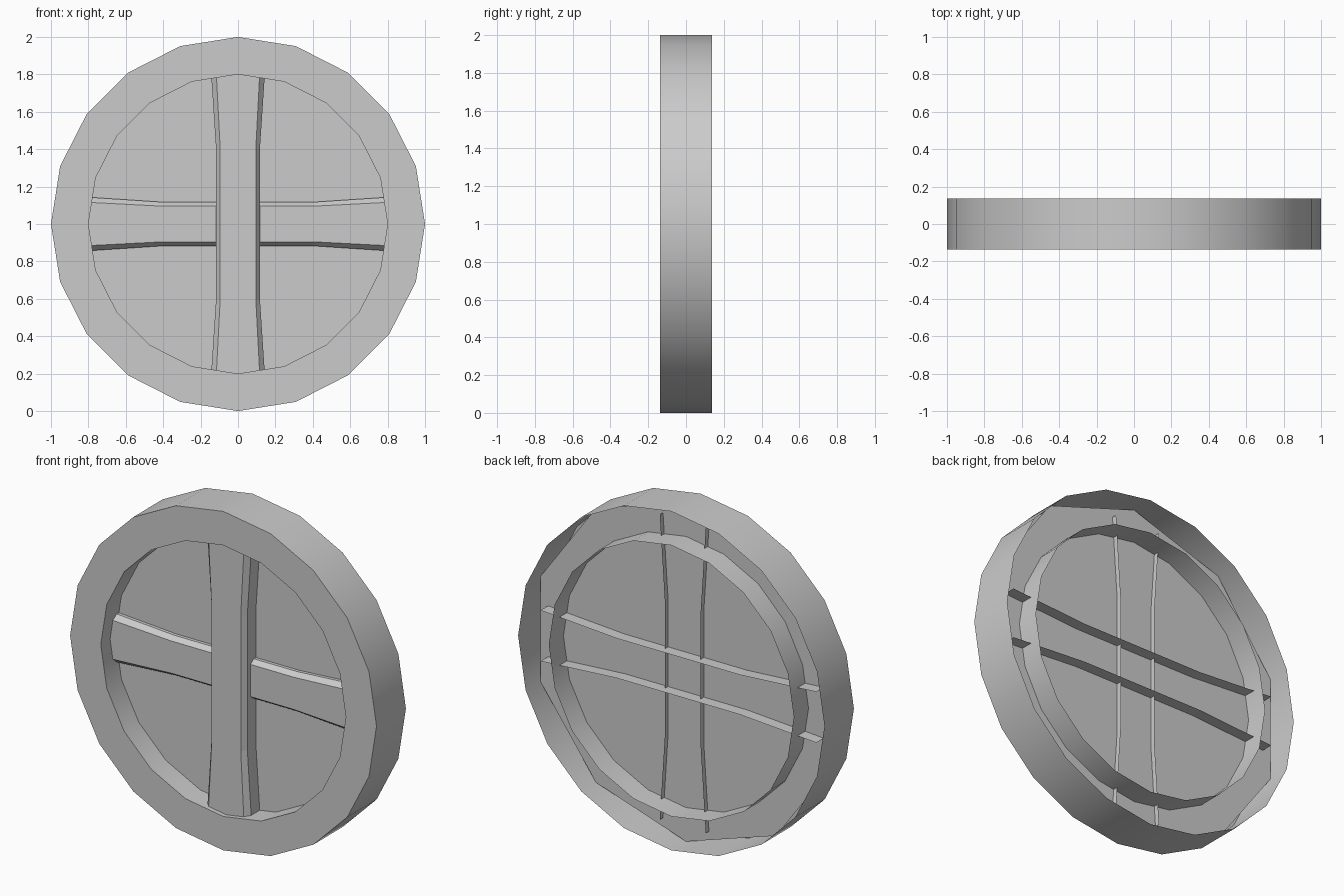
import bpy
import math

if "Cube" in bpy.data.objects:
    bpy.data.objects.remove(bpy.data.objects["Cube"])

SIDES = 20


def make_object(name, verts, faces):
    mesh = bpy.data.meshes.new(name)
    mesh.from_pydata(verts, [], faces)
    mesh.update()
    obj = bpy.data.objects.new(name, mesh)
    bpy.context.collection.objects.link(obj)
    return obj


def ring_points(radius, y, sides):
    angles = [math.pi / 2 + 2 * math.pi * i / sides for i in range(sides)]
    return [(radius * math.cos(a), y, 1 + radius * math.sin(a)) for a in angles]


def strip_faces(rows, n, closed):
    faces = []
    for r in range(rows - 1):
        for i in range(n if closed else n - 1):
            j = (i + 1) % n
            faces.append((r * n + i, r * n + j, (r + 1) * n + j, (r + 1) * n + i))
    return faces


# Frame: outer wall, front lip and inner collar, open at the back
profile = [(1.0, 0.137), (1.0, -0.137), (0.8, -0.137), (0.8, 0.137)]
verts = [p for r, y in profile for p in ring_points(r, y, SIDES)]
frame = make_object("round_frame", verts, strip_faces(len(profile), SIDES, True))
bpy.context.view_layer.objects.active = frame
frame.select_set(True)
bpy.ops.object.shade_smooth_by_angle(angle=math.radians(30))
frame.select_set(False)

# Pane: thin ten-sided disc halfway through the frame
make_object("pane", ring_points(1.0, 0.0, 10), [tuple(range(10))])


# Crossbars: flared channels with bevelled front edges
def crossbar(name, front, back, vertical):
    stations = [(-0.9, 0.121, 0.150), (-0.4, 0.095, 0.117),
                (0.4, 0.095, 0.117), (0.9, 0.121, 0.150)]
    verts = []
    for along, inner, outer in stations:
        section = [(-outer, back), (-outer, front + 0.03), (-inner, front),
                   (inner, front), (outer, front + 0.03), (outer, back)]
        for w, y in section:
            verts.append((w, y, 1 + along) if vertical else (along, y, 1 - w))
    return make_object(name, verts, strip_faces(len(stations), 6, False))


crossbar("vertical_bar", -0.11, 0.03, True)
crossbar("horizontal_bar", -0.05, 0.07, False)
